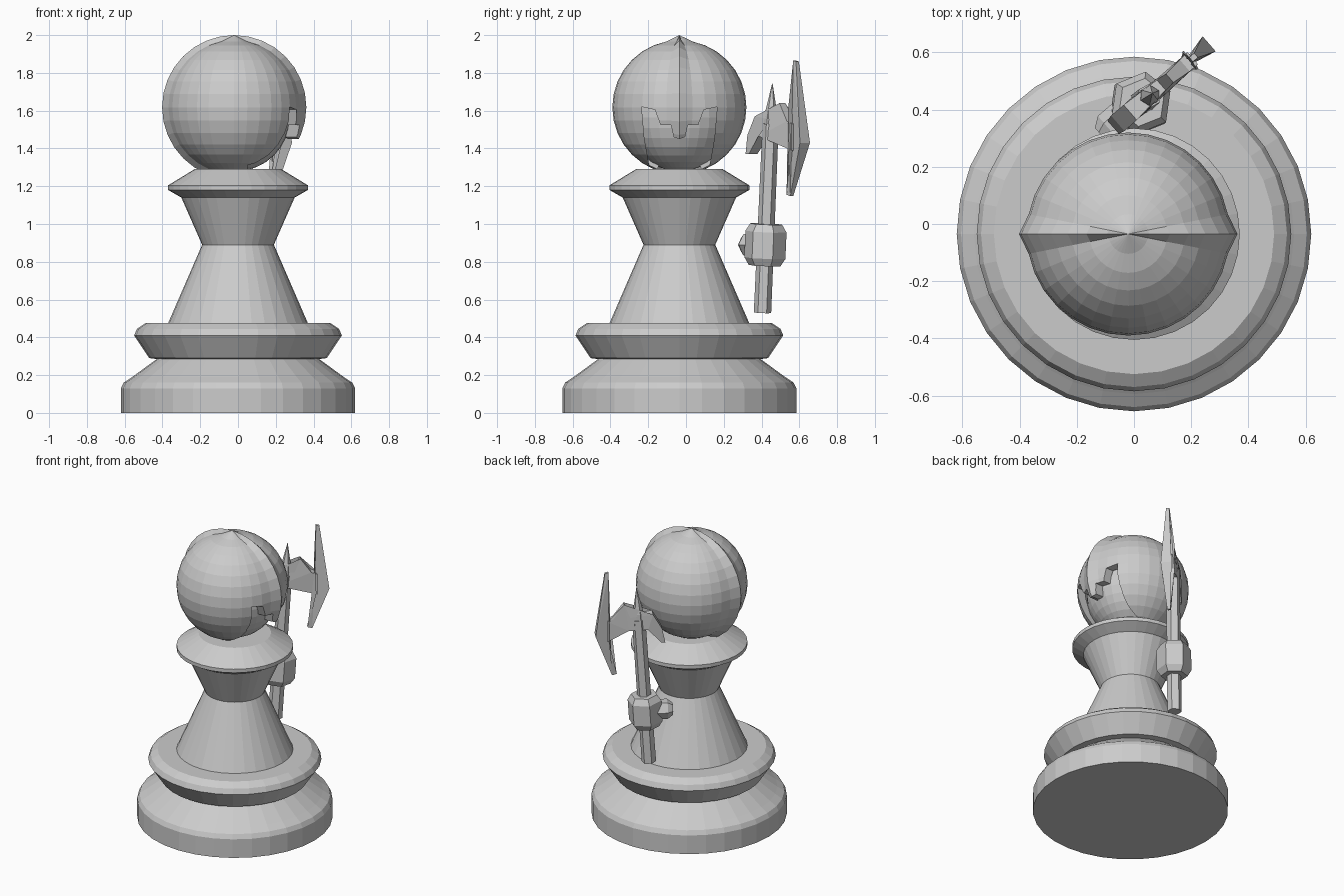
import bpy, bmesh, math
from mathutils import Vector, Matrix

if "Cube" in bpy.data.objects:
    bpy.data.objects.remove(bpy.data.objects["Cube"])

grey = bpy.data.materials.new("stone_grey")
grey.diffuse_color = (0.6, 0.6, 0.6, 1)
grey.use_nodes = True
grey.node_tree.nodes["Principled BSDF"].inputs["Base Color"].default_value = grey.diffuse_color
CY = -0.035                                   # body axis in y


def finish(name, bm, fix=True):
    if fix:
        bmesh.ops.recalc_face_normals(bm, faces=bm.faces[:])
    me = bpy.data.meshes.new(name)
    bm.to_mesh(me)
    bm.free()
    ob = bpy.data.objects.new(name, me)
    bpy.context.collection.objects.link(ob)
    me.materials.append(grey)
    return ob


def lathe(name, profile, n, a, d, turn=0.0):
    """Revolve (radius, distance) pairs around the axis a + t*d; caps closed."""
    bm = bmesh.new()
    q = d.to_track_quat('Z', 'Y')
    rings = []
    for r, t in profile:
        ring = []
        for i in range(n):
            w = turn + 2 * math.pi * i / n
            ring.append(bm.verts.new(a + d * t + q @ Vector((r * math.cos(w), r * math.sin(w), 0))))
        rings.append(ring)
    for r0, r1 in zip(rings, rings[1:]):
        for i in range(n):
            j = (i + 1) % n
            bm.faces.new((r0[i], r0[j], r1[j], r1[i]))
    bm.faces.new(rings[0][::-1])
    bm.faces.new(rings[-1])
    bmesh.ops.remove_doubles(bm, verts=bm.verts[:], dist=0.0005)
    return finish(name, bm)


def plate(name, pts, place):
    """Closed plate from outline points (a, b, half thickness)."""
    bm = bmesh.new()
    f = [bm.verts.new(place(a, b, t)) for a, b, t in pts]
    g = [bm.verts.new(place(a, b, -t)) for a, b, t in pts]
    bm.faces.new(f)
    bm.faces.new(g[::-1])
    for i in range(len(pts)):
        j = (i + 1) % len(pts)
        bm.faces.new((f[i], g[i], g[j], f[j]))
    bmesh.ops.triangulate(bm, faces=[x for x in bm.faces if len(x.verts) > 4])
    return finish(name, bm)


# Turned pawn body
UP = Vector((0, 0, 1))
axis = Vector((0, CY, 0))
lathe("base", [(.62, 0), (.62, .13), (.605, .16), (.56, .19), (.43, .285), (.47, .29), (.55, .41),
               (.535, .445), (.49, .475), (.37, .475), (.19, .89), (.30, 1.14), (.37, 1.18),
               (.37, 1.205), (.23, 1.29)], 32, axis, UP)

# Head inside the helmet
bm = bmesh.new()
bmesh.ops.create_uvsphere(bm, u_segments=32, v_segments=16, radius=.285,
                          matrix=Matrix.Translation((-.01, CY, 1.565)))
finish("head", bm)

# Helmet shell with a raised ridge in the middle plane
bm = bmesh.new()
bmesh.ops.create_uvsphere(bm, u_segments=32, v_segments=16, radius=.355)
for v in bm.verts:
    if abs(v.co.y) < .001:
        v.co *= .382 / .355
    v.co += Vector((-.02, CY, 1.618))
bmesh.ops.bisect_plane(bm, geom=bm.verts[:] + bm.edges[:] + bm.faces[:],
                       plane_co=(0, 0, 1.29), plane_no=(0, 0, 1), clear_inner=True)
helmet = finish("helmet", bm)
sol = helmet.modifiers.new("thickness", 'SOLIDIFY')
sol.thickness = .05
sol.offset = -1

# Face opening with nose guard
half = [(.03, 1.46), (.045, 1.525), (.10, 1.525), (.13, 1.605), (.20, 1.62), (.185, 1.45), (.14, 1.2)]
outline = [(y, z, .4) for y, z in half] + [(-y, z, .4) for y, z in half[::-1]] + [(0, 1.45, .4)]
cutter = plate("face_cutter", outline, lambda y, z, t: Vector((.45 + t, CY + y, z)))
cutter.hide_render = True
cutter.hide_viewport = False
cut = helmet.modifiers.new("face_opening", 'BOOLEAN')
cut.operation = 'DIFFERENCE'
cut.solver = 'EXACT'
cut.object = cutter
bpy.context.view_layer.update()
dg = bpy.context.evaluated_depsgraph_get()
result = bpy.data.meshes.new_from_object(helmet.evaluated_get(dg))
helmet.modifiers.clear()
helmet.data = result
bpy.data.objects.remove(cutter)

# Halberd lies in an upright plane turned 41 degrees
TH = math.radians(41)
U = Vector((math.cos(TH), math.sin(TH), 0))
N = Vector((math.sin(TH), -math.cos(TH), 0))
HEAD = Vector((.05, .445, 0))


def halberd(y, z, t):
    return HEAD + U * ((y - .445) / U.y) + UP * z + N * t


def shaft_y(z):
    return .405 + .043 * (z - .53)


def along(name, profile, n, turn=0.0):
    a = halberd(shaft_y(0), 0, 0)
    d = halberd(shaft_y(1), 1, 0) - a
    return lathe(name, profile, n, a, d, turn)


along("shaft", [(.046, .53), (.043, 1.53)], 6, .3)
along("top_spike", [(.036, 1.5), (.036, 1.57), (.001, 1.745)], 6, .3)
plate("axe_blade", [(.575, 1.865, .01), (.59, 1.86, .01), (.63, 1.43, .035), (.56, 1.147, .01),
                    (.54, 1.155, .01), (.575, 1.40, .04), (.57, 1.60, .04)], halberd)
plate("axe_neck_and_hook", [(.58, 1.53, .028), (.555, 1.545, .028), (.51, 1.64, .02), (.485, 1.55, .028),
                            (.39, 1.57, .035), (.352, 1.47, .036), (.338, 1.37, .03), (.355, 1.37, .03),
                            (.41, 1.465, .036), (.49, 1.46, .028), (.58, 1.39, .028)], halberd)

# Fist gripping the shaft, with thumb
along("fist", [(.085, .78), (.11, .82), (.11, .96), (.085, 1.0)], 6, math.radians(11))
lathe("thumb", [(.065, .06), (.065, .14), (.04, .175)], 6, halberd(shaft_y(.89), .89, 0), -U)
